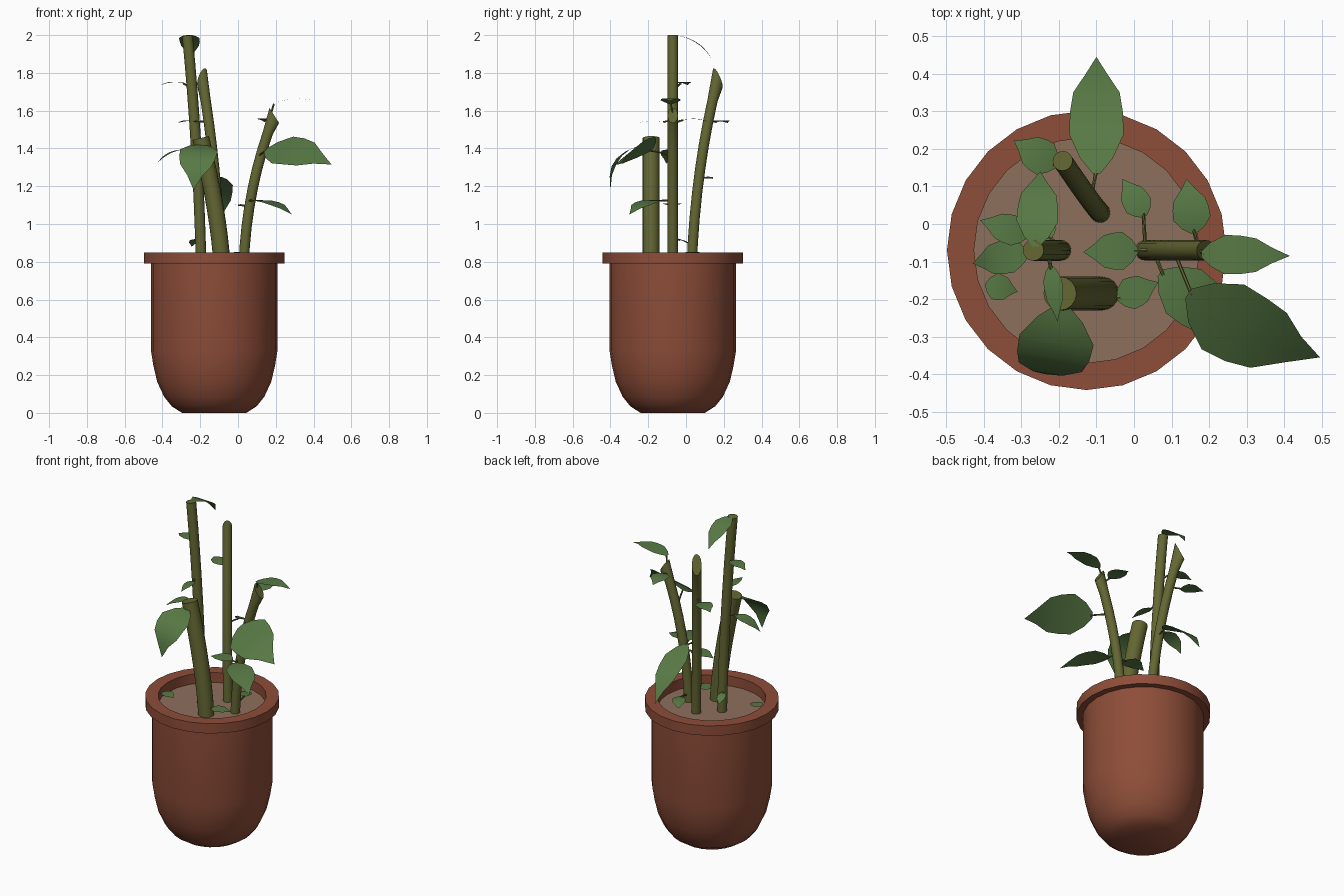
import bpy, bmesh, math
from mathutils import Vector as V

if "Cube" in bpy.data.objects:
    bpy.data.objects.remove(bpy.data.objects["Cube"])


def material(name, rgb):
    m = bpy.data.materials.new(name)
    m.diffuse_color = (*rgb, 1)
    m.use_nodes = True
    m.node_tree.nodes["Principled BSDF"].inputs["Base Color"].default_value = m.diffuse_color
    return m


CLAY = material("terracotta", (0.27, 0.075, 0.04))
SOIL = material("soil", (0.27, 0.16, 0.11))
STEM = material("stem green", (0.125, 0.135, 0.032))
LEAF = material("leaf green", (0.095, 0.19, 0.058))
CX, CY = -0.126, -0.07      # pot axis


def finish(bm, name, mat, angle=35):
    bmesh.ops.remove_doubles(bm, verts=bm.verts, dist=1e-5)
    me = bpy.data.meshes.new(name)
    bm.to_mesh(me)
    bm.free()
    me.materials.append(mat)
    ob = bpy.data.objects.new(name, me)
    bpy.context.collection.objects.link(ob)
    bpy.ops.object.select_all(action='DESELECT')
    ob.select_set(True)
    bpy.context.view_layer.objects.active = ob
    bpy.ops.object.shade_smooth_by_angle(angle=math.radians(angle))
    return ob


def skin(bm, rings, closed=True):
    """Bridge successive rings of points with quads."""
    rows = [[bm.verts.new(p) for p in r] for r in rings]
    n = len(rows[0])
    for a, b in zip(rows, rows[1:]):
        for i in range(n if closed else n - 1):
            j = (i + 1) % n
            bm.faces.new((a[i], a[j], b[j], b[i]))
    return rows


def lathe(name, profile, mat, n=24):
    bm = bmesh.new()
    skin(bm, [[V((CX + r * math.cos(2 * math.pi * i / n),
                  CY + r * math.sin(2 * math.pi * i / n), z)) for i in range(n)]
              for r, z in profile])
    return finish(bm, name, mat)


def tube(name, p0, ctrl, p1, r, mat, n=16, steps=8, slant=0):
    """Tube on a quadratic curve; slant shears the cut top outwards."""
    p0, ctrl, p1 = V(p0), V(ctrl), V(p1)
    out = V((p1.x - p0.x, p1.y - p0.y, 0)).normalized()
    rings = []
    for k in range(steps + 1):
        t = k / steps
        c = p0 * (1 - t) ** 2 + ctrl * 2 * t * (1 - t) + p1 * t * t
        tan = ((ctrl - p0) * (1 - t) + (p1 - ctrl) * t).normalized()
        u = V((0, 1, 0)).cross(tan)
        if u.length < 0.1:
            u = V((1, 0, 0)).cross(tan)
        u.normalize()
        w = tan.cross(u)
        ring = [c + r * (u * math.cos(2 * math.pi * i / n) + w * math.sin(2 * math.pi * i / n))
                for i in range(n)]
        if k == steps:
            ring = [p - V((0, 0, slant * (p - c).dot(out))) for p in ring]
        rings.append(ring)
    bm = bmesh.new()
    rows = skin(bm, rings)
    bm.faces.new(rows[0][::-1])
    bm.faces.new(rows[-1])
    return finish(bm, name, mat)


OUTLINE = [(0, 0.15), (0.1, 0.6), (0.27, 1), (0.45, 0.97), (0.62, 0.85), (0.8, 0.4), (1, 0)]


def leaf(name, base, tip, width, arch=0.0, node=None, side=None):
    """Thin pointed blade, arched along its length, with an optional stalk."""
    base, tip = V(base), V(tip)
    axis = (tip - base).normalized()
    s = V(side) if side else axis.cross(V((0, 0, 1)))
    s = (s - axis * s.dot(axis)).normalized()
    up = s.cross(axis)
    if up.z < 0:
        s, up = -s, -up
    bm = bmesh.new()
    rows = []
    for t, w in OUTLINE:
        c = base.lerp(tip, t) + up * arch * 4 * t * (1 - t)
        rows.append([c + s * (k * w * width / 2) for k in (1, 0, -1)])
    skin(bm, rows, closed=False)
    bmesh.ops.dissolve_degenerate(bm, edges=bm.edges, dist=1e-5)
    finish(bm, name, LEAF, 60)
    if node:
        node = V(node)
        end = base + axis * 0.01
        tube(name + "_stalk", node, (node + end) / 2 + V((0, 0, 0.008)), end,
             0.005, STEM, 6, 3)


# Pot with rounded foot and rim, and soil disc
lathe("pot", [(0, 0), (0.17, 0), (0.225, 0.035), (0.265, 0.085), (0.302, 0.165), (0.322, 0.25),
              (0.335, 0.33), (0.335, 0.79), (0.372, 0.79), (0.372, 0.85), (0.30, 0.85),
              (0.30, 0.77)], CLAY)
lathe("soil", [(0.302, 0.79), (0, 0.79)], SOIL)

# Four stems
tube("tall_stem", (-0.195, -0.07, 0.78), (-0.21, -0.07, 1.4), (-0.268, -0.07, 1.998), 0.028, STEM)
tube("rear_stem", (-0.09, 0.03, 0.78), (-0.11, 0.05, 1.3), (-0.19, 0.168, 1.77), 0.027, STEM, slant=1.8)
tube("thick_stem", (-0.085, -0.185, 0.78), (-0.1, -0.185, 1.05), (-0.197, -0.185, 1.455), 0.045, STEM)
tube("right_stem", (0.03, -0.07, 0.78), (0.045, -0.07, 1.2), (0.192, -0.07, 1.575), 0.027, STEM, slant=1.2)

# Leaves on the tall stem
leaf("tall_top_leaf", (-0.262, -0.06, 2.0), (-0.25, 0.14, 1.87), 0.11, 0.03)
leaf("tall_upper_leaf", (-0.28, -0.03, 1.745), (-0.41, 0.01, 1.735), 0.08, 0.012, (-0.25, -0.06, 1.71))
leaf("tall_front_leaf", (-0.222, -0.11, 1.54), (-0.203, -0.26, 1.535), 0.05, 0.008, (-0.23, -0.075, 1.54))
leaf("tall_left_leaf", (-0.28, -0.075, 1.395), (-0.43, -0.105, 1.32), 0.09, 0.02, (-0.225, -0.07, 1.38))
leaf("tall_low_leaf", (-0.225, -0.04, 0.92), (-0.245, 0.035, 0.88), 0.05, 0.006, (-0.2, -0.06, 0.91))

# Leaves on the rear stem
leaf("rear_drooping_leaf", (-0.1, 0.135, 1.25), (-0.1, 0.445, 1.0), 0.145, 0.04, (-0.115, 0.07, 1.24))
leaf("rear_upper_leaf", (-0.205, 0.155, 1.54), (-0.32, 0.222, 1.535), 0.095, 0.01, (-0.15, 0.12, 1.54))

# Leaves on the thick stem
leaf("thick_large_leaf", (-0.19, -0.215, 1.42), (-0.235, -0.40, 1.18), 0.20, 0.07,
     (-0.18, -0.19, 1.42), side=(1, 0, 0.12))
leaf("thick_low_leaf", (-0.045, -0.2, 0.84), (0.065, -0.155, 0.83), 0.085, 0.008, (-0.09, -0.19, 0.82))

# Leaves on the right stem
leaf("right_top_leaf", (0.18, -0.08, 1.635), (0.415, -0.085, 1.65), 0.105, 0.02, (0.175, -0.07, 1.58))
leaf("right_back_leaf", (0.16, -0.025, 1.55), (0.14, 0.12, 1.54), 0.1, 0.012, (0.17, -0.06, 1.53))
leaf("right_large_leaf", (0.145, -0.185, 1.39), (0.495, -0.355, 1.315), 0.25, 0.035,
     (0.11, -0.08, 1.36), side=(0.03, 0.2, 0.15))
leaf("right_low_leaf", (0.07, -0.13, 1.125), (0.285, -0.3, 1.05), 0.15, 0.025, (0.055, -0.08, 1.12))
leaf("right_inner_leaf", (0.01, -0.07, 1.1), (-0.135, -0.075, 1.09), 0.1, 0.012, (0.05, -0.07, 1.09))

# Small leaves near the soil
leaf("soil_leaf_left", (-0.395, -0.16, 0.835), (-0.31, -0.18, 0.825), 0.07, 0.006)
leaf("soil_leaf_back", (0.03, 0.02, 0.85), (-0.03, 0.12, 0.83), 0.075, 0.008, (0.03, -0.06, 0.83))
